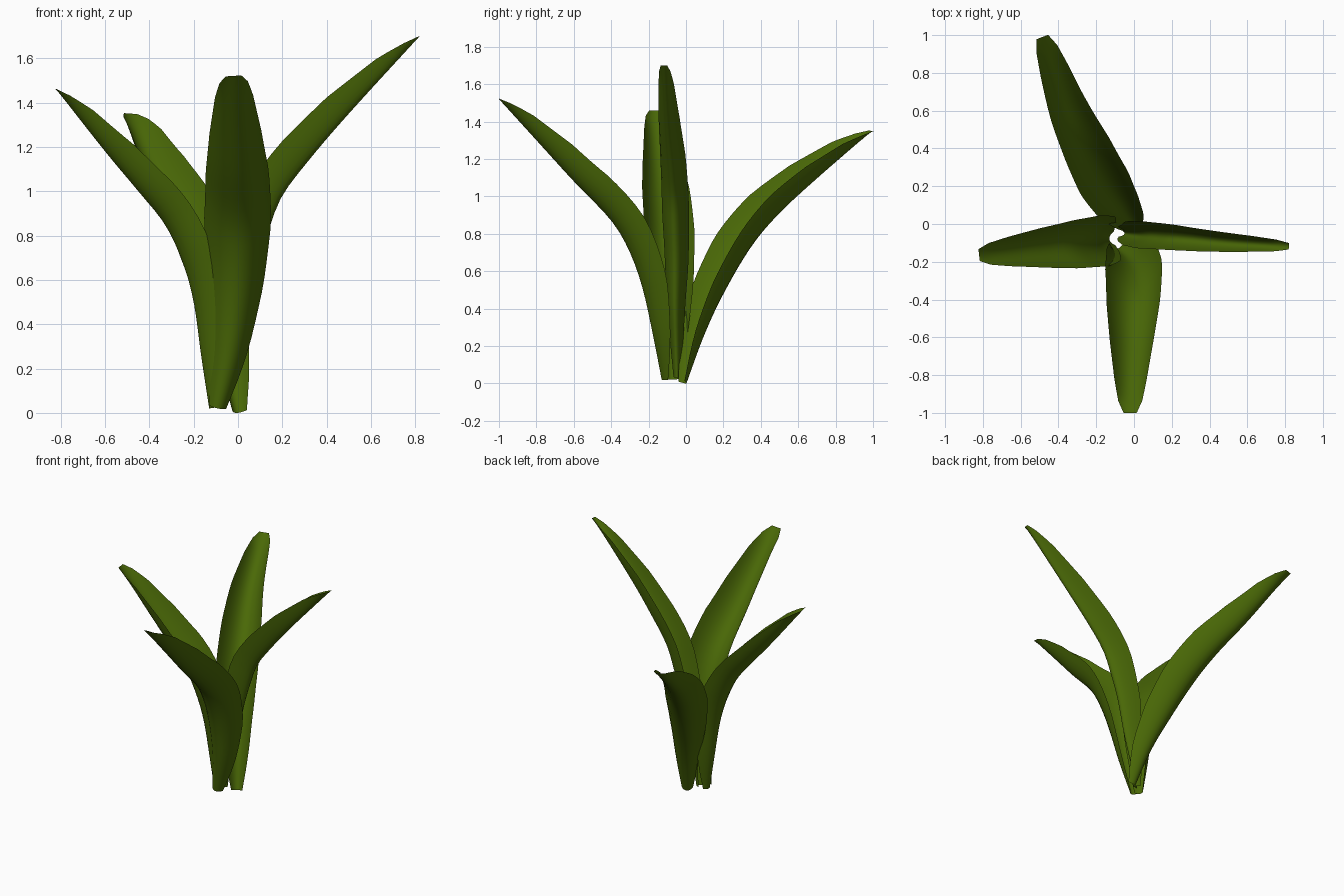
import bpy
import math
from mathutils import Vector

if "Cube" in bpy.data.objects:
    bpy.data.objects.remove(bpy.data.objects["Cube"])

green = bpy.data.materials.new("leaf_green")
green.diffuse_color = (0.068, 0.14, 0.002, 1)
green.use_nodes = True
green.node_tree.nodes["Principled BSDF"].inputs["Base Color"].default_value = green.diffuse_color

# shared leaf shape: (fraction of length, half width, fold depth)
PROFILE = [(0, .04, .03), (.07, .065, .06), (.15, .09, .09), (.3, .13, .13),
           (.45, .152, .145), (.6, .142, .145), (.75, .117, .12),
           (.9, .085, .07), (.97, .062, .025), (1, .035, 0)]
ROWS, COLS = 28, 12
ARC = math.radians(48)


def profile(s):
    for (s0, w0, d0), (s1, w1, d1) in zip(PROFILE, PROFILE[1:]):
        if s <= s1 + 1e-9:
            t = (s - s0) / (s1 - s0)
            return w0 + (w1 - w0) * t, d0 + (d1 - d0) * t


def smooth_path(points, n):
    """Catmull-Rom curve through the points, resampled evenly by length."""
    p = [Vector(q) for q in points]
    p = [2 * p[0] - p[1]] + p + [2 * p[-1] - p[-2]]
    dense = []
    for a, b, c, d in zip(p, p[1:], p[2:], p[3:]):
        for k in range(20):
            t = k / 20
            dense.append(0.5 * (2 * b + (c - a) * t + (2 * a - 5 * b + 4 * c - d) * t * t
                                + (3 * b - a - 3 * c + d) * t ** 3))
    dense.append(p[-2])
    lengths = [0]
    for a, b in zip(dense, dense[1:]):
        lengths.append(lengths[-1] + (b - a).length)
    out, j = [], 0
    for i in range(n + 1):
        target = lengths[-1] * i / n
        while j < len(dense) - 2 and lengths[j + 1] < target:
            j += 1
        t = (target - lengths[j]) / (lengths[j + 1] - lengths[j])
        out.append(dense[j].lerp(dense[j + 1], t))
    return out


def leaf(name, midrib, width=1.0, depth=1.0):
    """Trough-shaped blade swept along its midrib."""
    path = smooth_path(midrib, ROWS)
    run = path[-1] - path[0]
    side = Vector((-run.y, run.x, 0)).normalized()
    verts, faces = [], []
    for i, pt in enumerate(path):
        tangent = (path[min(i + 1, ROWS)] - path[max(i - 1, 0)]).normalized()
        across = (side - tangent * side.dot(tangent)).normalized()
        inward = tangent.cross(across)
        w, d = profile(i / ROWS)
        for k in range(COLS + 1):
            a = ARC * (2 * k / COLS - 1)
            u = math.sin(a) / math.sin(ARC)
            h = (1 - math.cos(a)) / (1 - math.cos(ARC))
            verts.append(pt + across * (w * width * u) + inward * (d * depth * h))
    n = COLS + 1
    for i in range(ROWS):
        for k in range(COLS):
            q = i * n + k
            faces.append((q, q + n, q + n + 1, q + 1))
    mesh = bpy.data.meshes.new(name)
    mesh.from_pydata(verts, [], faces)
    mesh.materials.append(green)
    for f in mesh.polygons:
        f.use_smooth = True
    obj = bpy.data.objects.new(name, mesh)
    bpy.context.collection.objects.link(obj)


leaf("front_leaf", [(-.09, -.13, .02), (-.04, -.175, .25), (-.01, -.23, .5), (.005, -.3, .7),
                    (.008, -.4, .87), (0, -.6, 1.08), (-.01, -.8, 1.3), (-.02, -1, 1.52)])
leaf("back_leaf", [(-.005, 0, 0), (-.06, .09, .25), (-.13, .19, .47), (-.215, .335, .72),
                   (-.29, .485, .9), (-.385, .69, 1.09), (-.485, .99, 1.35)], width=.92)
leaf("left_leaf", [(-.13, -.08, .02), (-.165, -.08, .25), (-.2, -.09, .5), (-.25, -.1, .68),
                   (-.33, -.11, .85), (-.45, -.125, 1), (-.6, -.14, 1.18), (-.82, -.165, 1.46)],
     width=.9, depth=.92)
# the right leaf is folded more tightly
leaf("right_leaf", [(-.05, -.05, .03), (-.02, -.055, .2), (.03, -.06, .4), (.085, -.06, .65),
                    (.14, -.065, .83), (.2, -.07, .98), (.32, -.08, 1.14),
                    (.5, -.098, 1.35), (.82, -.118, 1.7)], width=.48)
